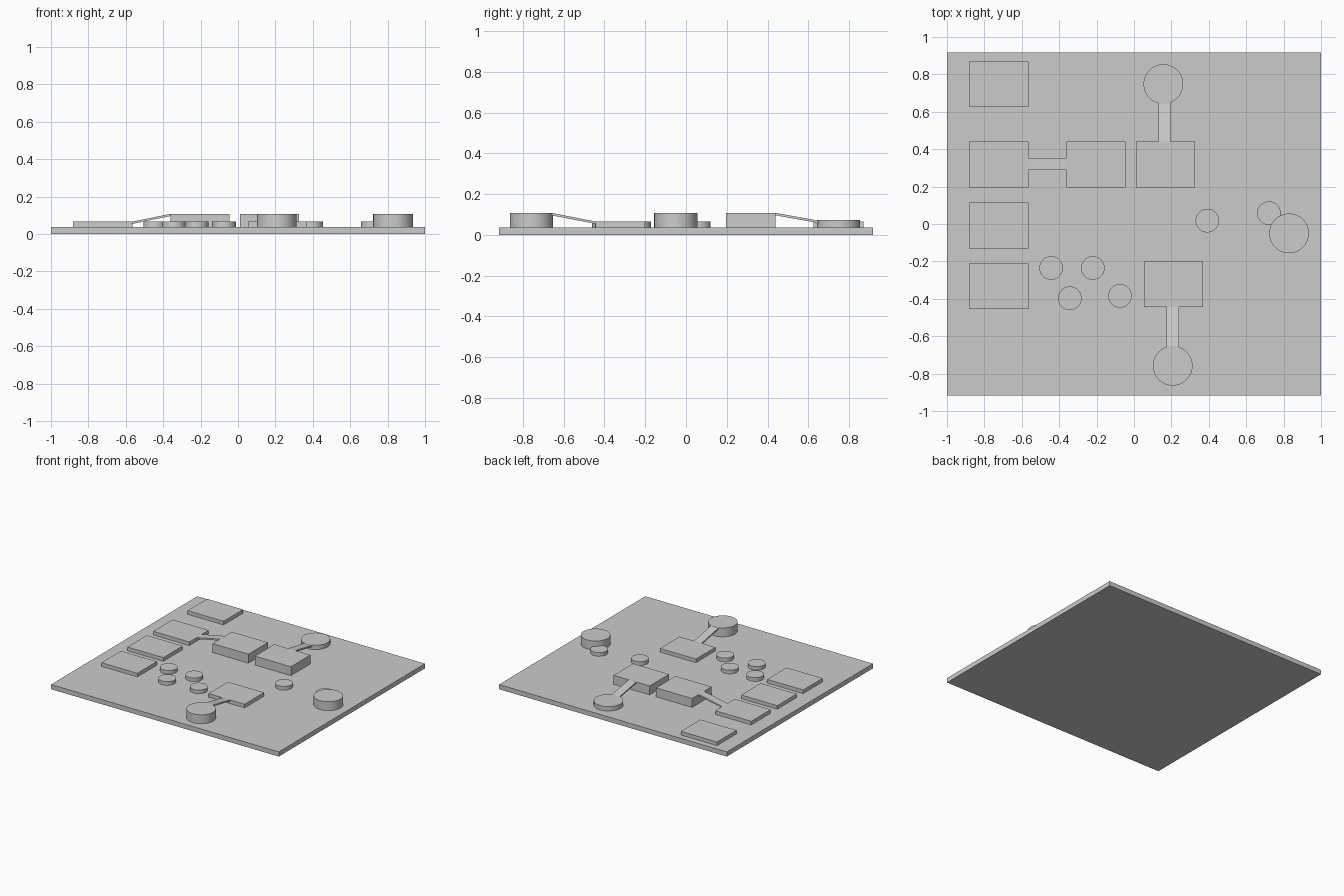
import bpy, bmesh, math
from mathutils import Vector

cube = bpy.data.objects.get("Cube")
if cube:
    bpy.data.objects.remove(cube, do_unlink=True)

grey = bpy.data.materials.new("plain grey")
grey.use_nodes = True
colour = (0.6, 0.6, 0.6, 1)
grey.diffuse_color = colour
grey.node_tree.nodes["Principled BSDF"].inputs["Base Color"].default_value = colour

BASE, LOW, HIGH = 0.037, 0.066, 0.108   # top heights of the levels
EMBED = 0.01                            # how far parts sink into the board
BLOCK_W, BLOCK_D = 0.316, 0.244


def finish(obj, name):
    obj.name = obj.data.name = name
    obj.data.materials.append(grey)
    return obj


def block(name, x, y, top, w=BLOCK_W, d=BLOCK_D, bottom=BASE - EMBED):
    bpy.ops.mesh.primitive_cube_add(size=1, location=(x, y, (top + bottom) / 2))
    obj = bpy.context.object
    obj.scale = (w, d, top - bottom)
    bpy.ops.object.transform_apply(location=False, rotation=False, scale=True)
    return finish(obj, name)


def disc(name, x, y, radius, top):
    bottom = BASE - EMBED
    bpy.ops.mesh.primitive_cylinder_add(vertices=64, radius=radius, depth=top - bottom,
                                        location=(x, y, (top + bottom) / 2))
    obj = finish(bpy.context.object, name)
    bpy.ops.object.shade_smooth_by_angle(angle=math.radians(30))


def ramp(name, start, end, width=0.066, thickness=0.012):
    """Thin sloping plate whose top centre line runs from start to end."""
    a, b = Vector(start), Vector(end)
    run = (b - a).to_2d().normalized()
    side = Vector((-run.y, run.x, 0)) * width / 2
    down = Vector((0, 0, -thickness))
    bm = bmesh.new()
    section = [bm.verts.new(p) for p in (a - side, a + side, a + side + down, a - side + down)]
    face = bm.faces.new(section)
    result = bmesh.ops.extrude_face_region(bm, geom=[face])
    moved = [v for v in result["geom"] if isinstance(v, bmesh.types.BMVert)]
    bmesh.ops.translate(bm, verts=moved, vec=b - a)
    bmesh.ops.recalc_face_normals(bm, faces=bm.faces)
    mesh = bpy.data.meshes.new(name)
    bm.to_mesh(mesh)
    bm.free()
    obj = bpy.data.objects.new(name, mesh)
    bpy.context.collection.objects.link(obj)
    finish(obj, name)


# Board
block("base_board", 0, 0, BASE, 2, 1.834, 0)

# Low platforms along the left edge of the board
for i, y in enumerate((0.748, 0.318, -0.008, -0.333)):
    block(f"low_platform_{i + 1}", -0.723, y, LOW)
block("front_low_platform", 0.211, -0.322, LOW)

# High platforms
block("middle_high_platform", -0.203, 0.318, HIGH)
block("back_high_platform", 0.169, 0.318, HIGH)

# Large round platforms
disc("back_round_platform", 0.157, 0.748, 0.106, 0.072)
disc("front_round_platform", 0.207, -0.758, 0.106, HIGH)
disc("side_round_platform", 0.829, -0.05, 0.106, HIGH)

# Small round steps
steps = ((-0.443, -0.235), (-0.22, -0.235), (-0.343, -0.397),
         (-0.075, -0.384), (0.392, 0.018), (0.721, 0.058))
for i, (x, y) in enumerate(steps):
    disc(f"small_step_{i + 1}", x, y, 0.063, LOW)

# Sloping bridges between platforms
ramp("left_bridge", (-0.566, 0.321, LOW), (-0.36, 0.321, HIGH))
ramp("back_bridge", (0.163, 0.439, HIGH), (0.163, 0.65, 0.07))
ramp("front_bridge", (0.207, -0.444, LOW), (0.207, -0.66, HIGH))
